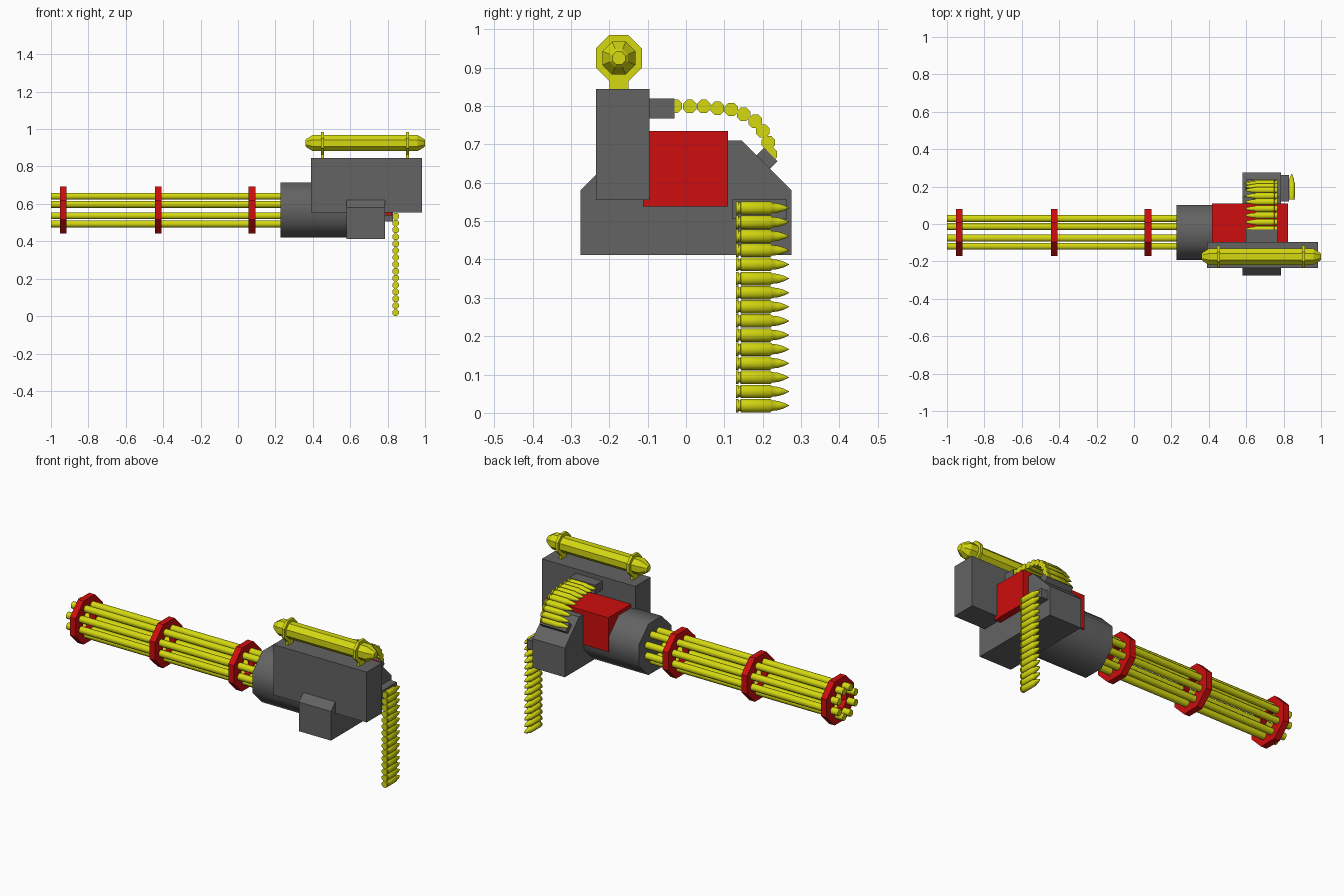
import bpy, bmesh, math
from mathutils import Matrix, Vector

if "Cube" in bpy.data.objects:
    bpy.data.objects.remove(bpy.data.objects["Cube"])


def material(name, rgb):
    m = bpy.data.materials.new(name)
    m.diffuse_color = (*rgb, 1)
    m.use_nodes = True
    m.node_tree.nodes["Principled BSDF"].inputs["Base Color"].default_value = m.diffuse_color
    return m


YELLOW = material("brass_yellow", (0.66, 0.69, 0.005))
RED = material("red", (0.62, 0.004, 0.004))
GREY = material("gun_grey", (0.125, 0.125, 0.125))


def finish(bm, name, mat, smooth=False):
    bmesh.ops.recalc_face_normals(bm, faces=bm.faces)
    me = bpy.data.meshes.new(name)
    bm.to_mesh(me)
    bm.free()
    me.materials.append(mat)
    ob = bpy.data.objects.new(name, me)
    bpy.context.collection.objects.link(ob)
    if smooth:
        bpy.ops.object.select_all(action='DESELECT')
        ob.select_set(True)
        bpy.context.view_layer.objects.active = ob
        bpy.ops.object.shade_smooth_by_angle(angle=math.radians(46))
    return ob


def lathe(bm, profile, mtx=Matrix(), segs=8, closed=False):
    """Spin (x, radius) points about the local x axis, flat side up."""
    rings = []
    for x, r in profile:
        rings.append([bm.verts.new(mtx @ Vector((x, r * math.cos(a), r * math.sin(a))))
                      for a in [2 * math.pi * (i + 0.5) / segs for i in range(segs)]])
    pairs = list(zip(rings, rings[1:]))
    if closed:
        pairs.append((rings[-1], rings[0]))
    else:
        bm.faces.new(rings[0])
        bm.faces.new(rings[-1])
    for a, b in pairs:
        for i in range(segs):
            j = (i + 1) % segs
            bm.faces.new((a[i], a[j], b[j], b[i]))


def box(name, mat, x, y, z, turn=0):
    """Box from ranges, optionally turned about x around its centre."""
    bm = bmesh.new()
    mid = Vector([(a + b) / 2 for a, b in (x, y, z)])
    size = [b - a for a, b in (x, y, z)]
    bmesh.ops.create_cube(bm, size=1, matrix=Matrix.Translation(mid)
                          @ Matrix.Rotation(turn, 4, 'X') @ Matrix.Diagonal((*size, 1)))
    return finish(bm, name, mat)


K = 1 / math.cos(math.pi / 8)          # flat-to-flat radius -> corner radius
AY, AZ = -0.045, 0.567                 # barrel axis
axis = Matrix.Translation((0, AY, AZ))

# Barrel cluster
bm = bmesh.new()
for i in range(8):
    a = math.pi * (i + 0.5) / 4
    lathe(bm, [(-1, 0.02), (0.26, 0.02)],
          axis @ Matrix.Translation((0, 0.08 * math.cos(a), 0.08 * math.sin(a))))
finish(bm, "barrels", YELLOW, True)

# Barrel clamps
for n, x in enumerate((-0.935, -0.427, 0.075)):
    bm = bmesh.new()
    lathe(bm, [(x - 0.018, 0.125 * K), (x + 0.018, 0.125 * K),
               (x + 0.018, 0.06), (x - 0.018, 0.06)], axis, closed=True)
    finish(bm, f"barrel_clamp_{n + 1}", RED)

# Motor housing
bm = bmesh.new()
lathe(bm, [(0.228, 0.147 * K), (0.62, 0.147 * K)], axis)
finish(bm, "motor_housing", GREY, True)

# Cross block with chamfered shoulders
bm = bmesh.new()
half = [(0.275, 0.412), (0.275, 0.58), (0.145, 0.71)]
outline = half + [(-y, z) for y, z in reversed(half)]
face = bm.faces.new([bm.verts.new((0.58, y, z)) for y, z in outline])
ext = bmesh.ops.extrude_face_region(bm, geom=[face])
bmesh.ops.translate(bm, vec=(0.205, 0, 0),
                    verts=[v for v in ext["geom"] if isinstance(v, bmesh.types.BMVert)])
finish(bm, "cross_block", GREY)

# Boxes and feed ports
box("side_box", GREY, (0.39, 0.985), (-0.235, -0.095), (0.555, 0.845))
box("red_core", RED, (0.418, 0.823), (-0.112, 0.11), (0.538, 0.735))
box("upper_feed_port", GREY, (0.6, 0.768), (-0.1, -0.03), (0.768, 0.82))
box("shoulder_feed_port", GREY, (0.6, 0.768), (0.182, 0.232), (0.64, 0.68), -math.pi / 4)
box("rear_feed_port", GREY, (0.78, 0.83), (0.12, 0.262), (0.506, 0.557))

# Top tank with tapered ends
TY, TZ = -0.175, 0.925
tank = Matrix.Translation((0, TY, TZ))
bm = bmesh.new()
lathe(bm, [(0.36, 0.018), (0.368, 0.026), (0.4, 0.043 * K),
           (0.96, 0.043 * K), (0.992, 0.026), (1.0, 0.018)], tank)
finish(bm, "tank", YELLOW)

# Tank brackets
for n, x in enumerate((0.452, 0.906)):
    bm = bmesh.new()
    lathe(bm, [(x - 0.008, 0.06 * K), (x + 0.008, 0.06 * K)], tank)
    finish(bm, f"tank_bracket_{n + 1}", YELLOW)
    box(f"tank_bracket_foot_{n + 1}", YELLOW, (x - 0.008, x + 0.008),
        (TY - 0.025, TY + 0.025), (0.84, 0.875))

# Cartridge shape: rim, groove, case, neck, tip
CARTRIDGE = [(0, 0.019), (0.007, 0.019), (0.007, 0.015), (0.012, 0.015), (0.013, 0.019),
             (0.09, 0.019), (0.094, 0.015), (0.11, 0.013), (0.125, 0.008), (0.138, 0.001)]

# Hanging belt, tips toward +y
bm = bmesh.new()
for i in range(15):
    lathe(bm, CARTRIDGE, Matrix.Translation((0.843, 0.13, 0.019 + 0.0368 * i))
          @ Matrix.Rotation(math.pi / 2, 4, 'Z'))
finish(bm, "hanging_belt", YELLOW, True)

# Upper belt arching from the side box to the shoulder, tips forward
path = [(-0.028, 0.8), (0.01, 0.799), (0.046, 0.799), (0.082, 0.794), (0.118, 0.791),
        (0.15, 0.779), (0.181, 0.76), (0.2, 0.735), (0.214, 0.705), (0.22, 0.674)]
bm = bmesh.new()
for y, z in path:
    lathe(bm, CARTRIDGE, Matrix.Translation((0.766, y, z))
          @ Matrix.Rotation(math.pi, 4, 'Z') @ Matrix.Diagonal((1.27, 1, 1, 1)))
finish(bm, "upper_belt", YELLOW, True)
